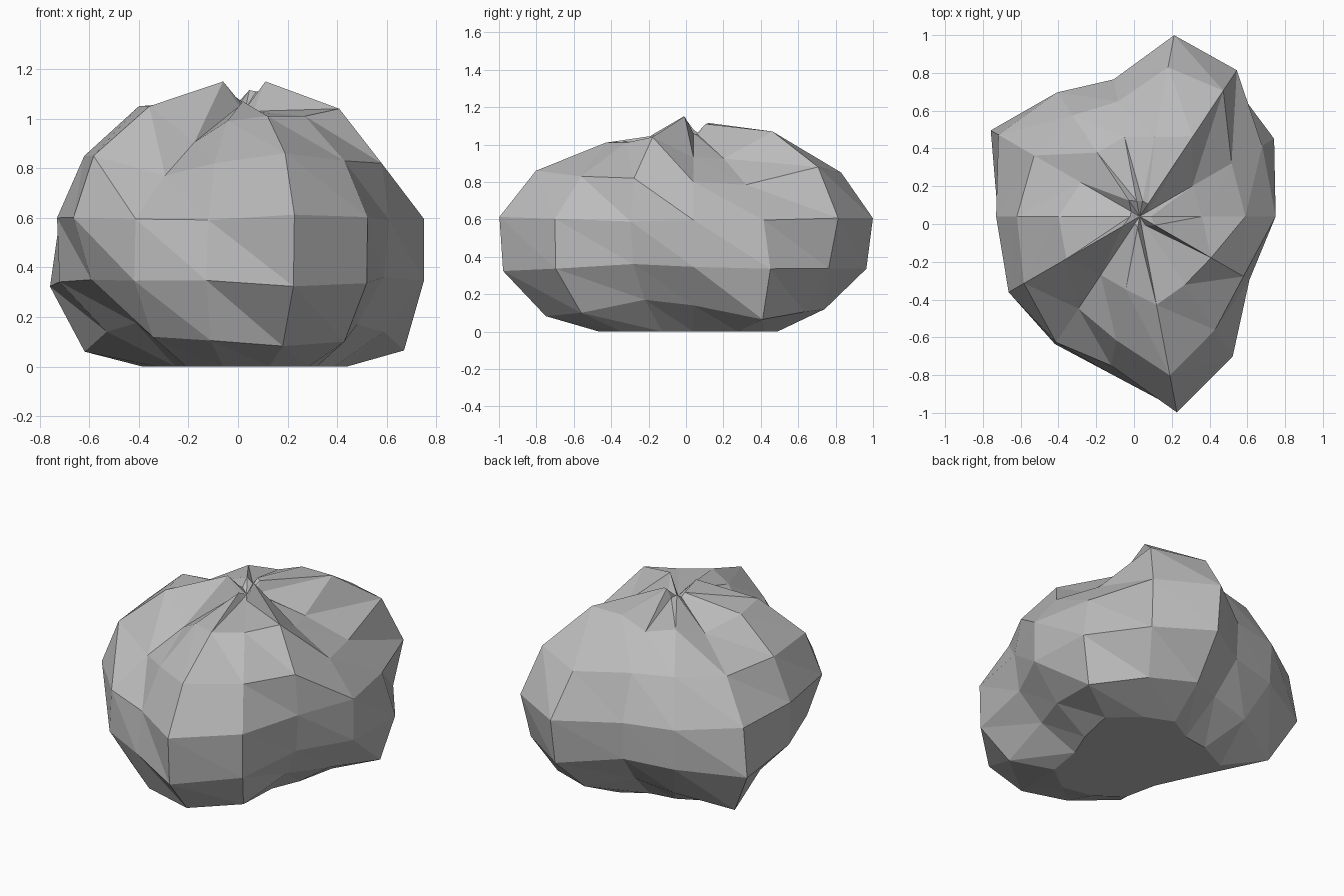
import bpy, bmesh, math

if "Cube" in bpy.data.objects:
    bpy.data.objects.remove(bpy.data.objects["Cube"])

N = 14                      # gathers around the sack
CX, CY, STRETCH = 0.03, 0.04, 1.2

# radius and height of every gather, counter-clockwise from +x
foot       = [.56, .71, .63, .60, .48, .56, .72, .56, .49, .60, .63, .675, .64, .50]
belly      = [.72, .79, .77, .79, .61, .69, .875, .75, .69, .72, .71, .87, .785, .62]
waist      = [.72, .72, .825, .82, .62, .70, .83, .76, .77, .71, .675, .887, .79, .645]
shoulder   = [.56, .54, .71, .675, .52, .57, .62, .65, .68, .52, .56, .72, .64, .61]
shoulder_z = [.80, .785, .88, .85, .84, .85, .83, .85, .85, .77, .82, .86, .83, .82]
neck       = [.33, .31, .45, .36, .36, .36, .345, .43, .43, .33, .33, .40, .385, .42]
neck_z     = [.93, .925, 1.07, 1.07, 1.01, 1.03, .97, 1.05, 1.05, .905, .99, 1.01, 1.01, 1.04]
tip        = [.06, .05, .07, .07, .07, .09, .05, .05, .10, .04, .05, .06, .05, .09]
tip_z      = [1.06, 1.05, 1.11, 1.115, 1.07, 1.10, 1.06, 1.08, 1.15, 1.05, 1.07, 1.03, 1.03, 1.15]


def ring(bm, radii, heights):
    verts = []
    for k in range(N):
        a = 2 * math.pi * k / N
        verts.append(bm.verts.new((CX + radii[k] * math.cos(a),
                                   CY + STRETCH * radii[k] * math.sin(a),
                                   heights[k])))
    return verts


bm = bmesh.new()
rings = [
    ring(bm, [f * .64 for f in foot], [0] * N),                   # flat base
    ring(bm, foot, [.06 + (.72 - f) * .5 for f in foot]),         # lower curve
    ring(bm, belly, [.34 + (.76 - b) * .15 for b in belly]),      # belly
    ring(bm, waist, [.60 + (w - .76) * .1 for w in waist]),
    ring(bm, shoulder, shoulder_z),
    ring(bm, neck, neck_z),
    ring(bm, tip, tip_z),                                         # pinched top
]
# walls, split along the same diagonal everywhere
for low, high in zip(rings, rings[1:]):
    for k in range(N):
        j = (k + 1) % N
        bm.faces.new((low[k], low[j], high[k]))
        bm.faces.new((low[j], high[j], high[k]))
# base and gathered centre
bm.faces.new(list(reversed(rings[0])))
centre = bm.verts.new((CX, CY, 1.04))
for k in range(N):
    bm.faces.new((rings[-1][k], rings[-1][(k + 1) % N], centre))

mesh = bpy.data.meshes.new("gathered_sack")
bm.to_mesh(mesh)
bm.free()
sack = bpy.data.objects.new("gathered_sack", mesh)
bpy.context.collection.objects.link(sack)

grey = bpy.data.materials.new("light grey")
grey.diffuse_color = (.5, .5, .5, 1)
grey.use_nodes = True
grey.node_tree.nodes["Principled BSDF"].inputs["Base Color"].default_value = grey.diffuse_color
mesh.materials.append(grey)
